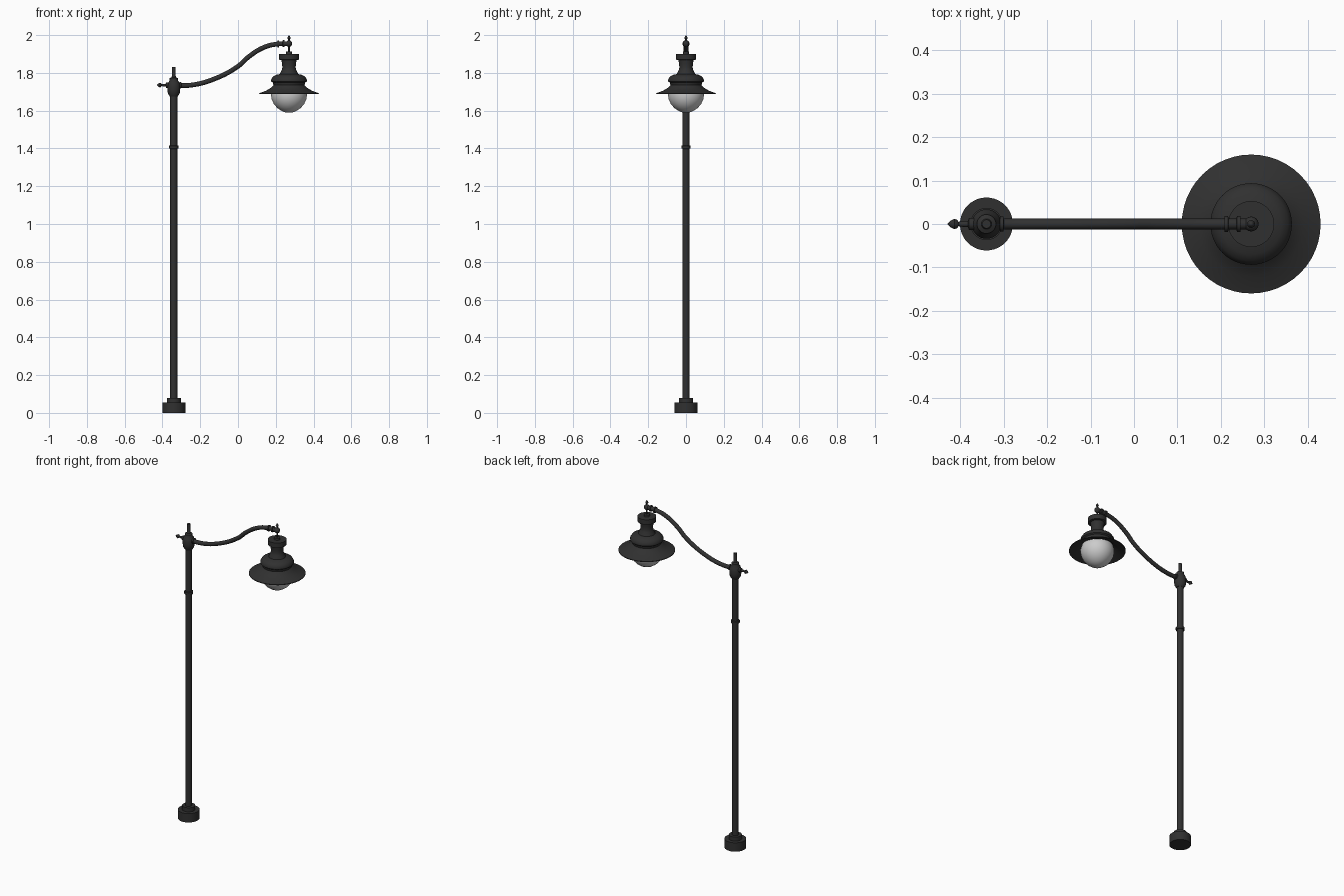
import bpy, math
from mathutils import Vector

if "Cube" in bpy.data.objects:
    bpy.data.objects.remove(bpy.data.objects["Cube"])

PX, LX = -0.34, 0.27        # pole and lantern axes
ARM_Z = 1.735


def material(name, color):
    m = bpy.data.materials.new(name)
    m.diffuse_color = color
    m.use_nodes = True
    m.node_tree.nodes["Principled BSDF"].inputs["Base Color"].default_value = m.diffuse_color
    return m


iron = material("dark_iron", (0.03, 0.03, 0.03, 1))
glass = material("frosted_glass", (0.6, 0.6, 0.6, 1))


def lathe(name, profile, origin, axis=(0, 0, 1), mat=iron, n=40, angle=35):
    """Revolve (radius, height) points about an axis through origin."""
    verts, faces, rings = [], [], []
    q = Vector((0, 0, 1)).rotation_difference(Vector(axis))
    for r, h in profile:
        count = 1 if r == 0 else n
        rings.append([len(verts) + i for i in range(count)])
        for i in range(count):
            a = 2 * math.pi * i / n
            verts.append(q @ Vector((r * math.cos(a), r * math.sin(a), h)))
    for a, b in zip(rings, rings[1:]):
        for i in range(n):
            j = (i + 1) % n
            if len(a) == 1 and len(b) == 1:
                continue
            if len(a) == 1:
                faces.append((a[0], b[j], b[i]))
            elif len(b) == 1:
                faces.append((a[i], a[j], b[0]))
            else:
                faces.append((a[i], a[j], b[j], b[i]))
    me = bpy.data.meshes.new(name)
    me.from_pydata(verts, [], faces)
    me.materials.append(mat)
    ob = bpy.data.objects.new(name, me)
    ob.location = origin
    bpy.context.collection.objects.link(ob)
    bpy.ops.object.select_all(action='DESELECT')
    ob.select_set(True)
    bpy.context.view_layer.objects.active = ob
    bpy.ops.object.shade_smooth_by_angle(angle=math.radians(angle))
    return ob


def ball(r, z, steps=10):
    return [(0 if i in (0, steps) else r * math.sin(math.pi * i / steps),
             z - r * math.cos(math.pi * i / steps)) for i in range(steps + 1)]


# Stepped base and pole
lathe("base", [(0, 0), (.061, 0), (.061, .055), (.037, .055), (.037, .08), (0, .08)], (PX, 0, 0))
lathe("pole", [(0, .07), (.019, .07), (.019, 1.70), (0, 1.70)], (PX, 0, 0), n=24)
lathe("pole_ring", [(.018, 1.398), (.025, 1.400), (.025, 1.414), (.018, 1.416)], (PX, 0, 0))

# Bracket knuckle at pole top, with upright spike
lathe("pole_head", [(0, 1.675), (.021, 1.675), (.031, 1.69), (.034, 1.71), (.034, 1.73),
                    (.03, 1.748), (.022, 1.76), (.022, 1.772), (.012, 1.777),
                    (.010, 1.785), (.010, 1.832), (0, 1.832)], (PX, 0, 0))

# Side finial behind the pole
lathe("side_finial", [(.014, .025), (.014, .04), (.007, .043), (.007, .05), (.005, .064),
                      (.010, .068), (.012, .074), (.008, .082), (0, .09)],
      (PX, 0, ARM_Z), axis=(-1, 0, 0), n=20)

# S-curved arm
path = [(-.34, 1.735), (-.25, 1.735), (-.125, 1.768), (0, 1.835), (.06, 1.888),
        (.14, 1.936), (.21, 1.953), (.265, 1.955)]
cu = bpy.data.curves.new("arm", 'CURVE')
cu.dimensions = '3D'
cu.bevel_depth = .0125
cu.bevel_resolution = 4
cu.resolution_u = 8
cu.use_fill_caps = True
sp = cu.splines.new('BEZIER')
sp.bezier_points.add(len(path) - 1)
for p, (x, z) in zip(sp.bezier_points, path):
    p.co = (x, 0, z)
    p.handle_left_type = p.handle_right_type = 'AUTO'
cu.materials.append(iron)
bpy.context.collection.objects.link(bpy.data.objects.new("arm", cu))

# Rings on the arm ends
for name, x, z, r in (("arm_root_collar", -.305, 1.735, .017),
                      ("arm_tip_ring_inner", .213, 1.953, .018),
                      ("arm_tip_ring_outer", .241, 1.955, .018)):
    lathe(name, [(.011, -.005), (r, -.004), (r, .004), (.011, .005)], (x, 0, z), axis=(1, 0, 0), n=24)

# Ball joint, top finial and hanging rod
lathe("arm_ball", ball(.017, 1.955), (LX, 0, 0), n=24)
lathe("top_finial", [(.004, 1.965), (.004, 1.976), (.009, 1.983), (.006, 1.991), (0, 2.0)], (LX, 0, 0), n=16)
lathe("hanging_rod", [(.004, 1.90), (.004, 1.95)], (LX, 0, 0), n=12)

# Lantern housing: cap, waist, dome, and flared hollow brim
lathe("lantern_housing", [
    (0, 1.912), (.017, 1.912), (.017, 1.9), (.053, 1.9), (.053, 1.87), (.040, 1.868),
    (.037, 1.85), (.035, 1.83), (.038, 1.815), (.046, 1.80), (.048, 1.794), (.07, 1.789),
    (.085, 1.78), (.094, 1.766), (.094, 1.755), (.086, 1.749), (.082, 1.735),
    (.095, 1.722), (.12, 1.706), (.16, 1.691), (.16, 1.687), (.12, 1.700),
    (.096, 1.712), (.088, 1.72), (0, 1.72)][::-1], (LX, 0, 0), n=48)

# Glass globe
lathe("globe", [(0, 1.589), (.02, 1.591), (.042, 1.600), (.063, 1.615), (.08, 1.635),
                (.091, 1.658), (.095, 1.68), (.094, 1.70), (.088, 1.719), (0, 1.719)],
      (LX, 0, 0), mat=glass, n=48)
